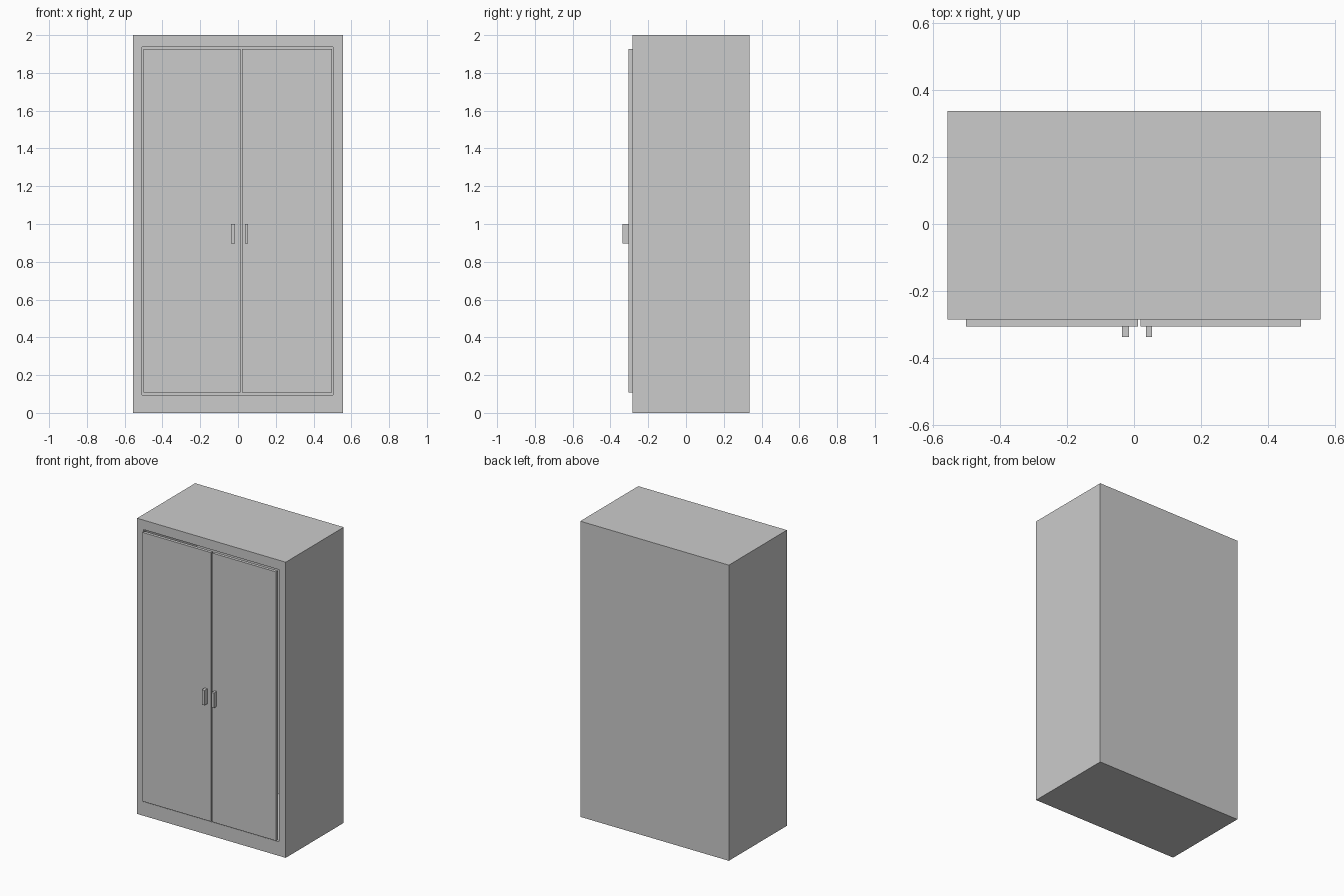
import bpy, bmesh

if "Cube" in bpy.data.objects:
    bpy.data.objects.remove(bpy.data.objects["Cube"])


def finish(name, bm):
    mesh = bpy.data.meshes.new(name)
    bmesh.ops.recalc_face_normals(bm, faces=bm.faces)
    bm.to_mesh(mesh)
    bm.free()
    obj = bpy.data.objects.new(name, mesh)
    bpy.context.collection.objects.link(obj)
    return obj


def box_bmesh(x, y, z):
    """Box from (min, max) ranges on each axis."""
    bm = bmesh.new()
    bmesh.ops.create_cube(bm, size=1)
    for v in bm.verts:
        v.co = [r[0] if c < 0 else r[1] for c, r in zip(v.co, (x, y, z))]
    bm.normal_update()
    return bm


FRONT, BACK = -0.284, 0.336
OPEN_X, OPEN_Z = (-0.507, 0.504), (0.095, 1.936)

# Cabinet body: a box whose front face is inset to a frame and pushed inwards
bm = box_bmesh((-0.556, 0.556), (FRONT, BACK), (0, 2))
face = min(bm.faces, key=lambda f: f.calc_center_median().y)
bmesh.ops.inset_individual(bm, faces=[face], thickness=0.04)
for v in face.verts:
    v.co.x = OPEN_X[v.co.x > 0]
    v.co.z = OPEN_Z[v.co.z > 1]
extruded = bmesh.ops.extrude_discrete_faces(bm, faces=[face])["faces"][0]
for v in extruded.verts:
    v.co.y = BACK - 0.05
finish("cabinet_body", bm)

# Doors, each with an upright pull handle beside the centre gap
parts = {
    "left": ((-0.501, 0.012), (-0.036, -0.015)),
    "right": ((0.020, 0.498), (0.036, 0.054)),
}
for side, (door_x, handle_x) in parts.items():
    finish(side + "_door", box_bmesh(door_x, (-0.305, FRONT), (0.108, 1.927)))
    finish(side + "_handle", box_bmesh(handle_x, (-0.336, -0.305), (0.898, 1.0)))
